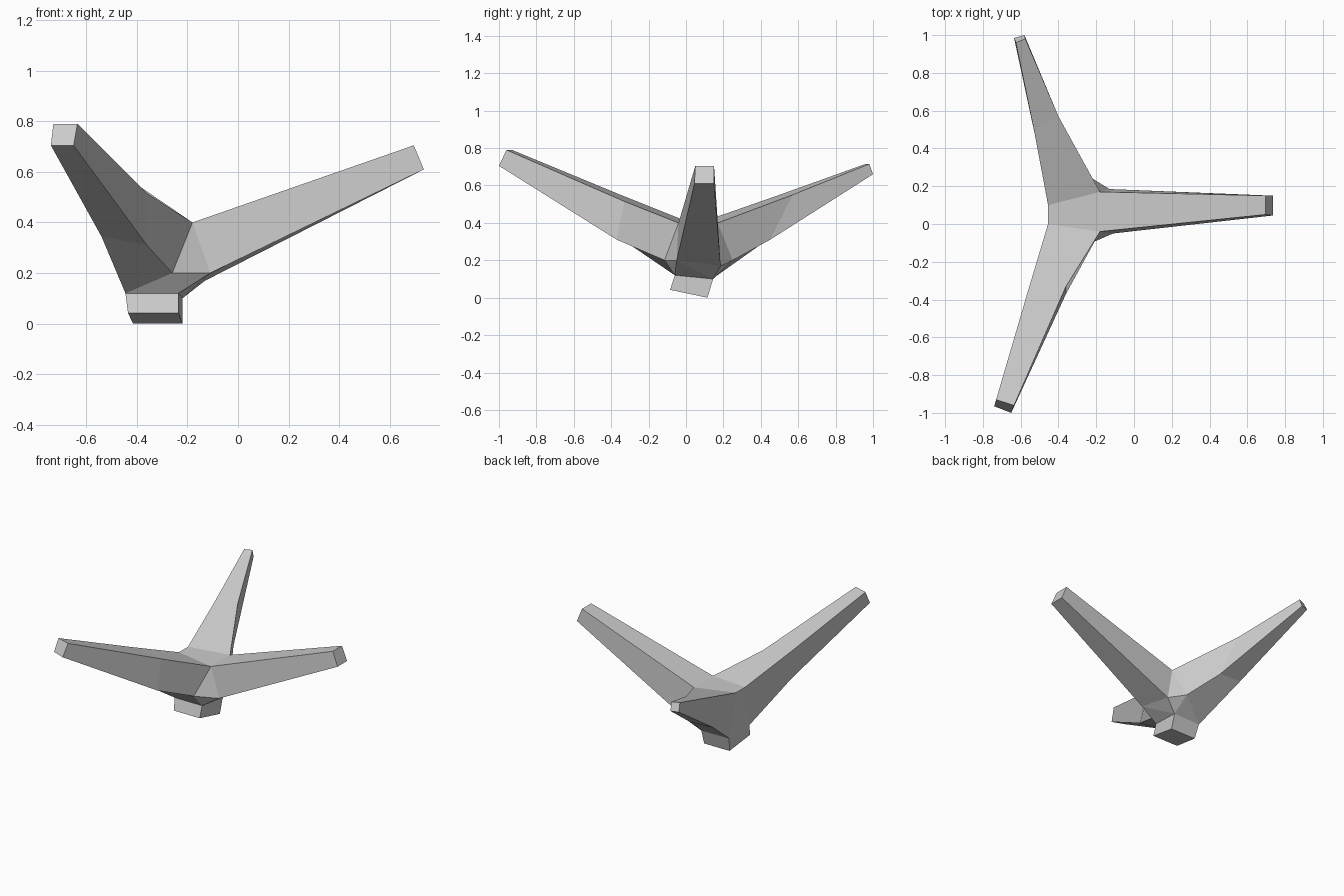
import bpy
import bmesh
from mathutils import Vector

old = bpy.data.objects.get("Cube")
if old:
    bpy.data.objects.remove(old, do_unlink=True)

GREY = (0.6, 0.6, 0.6, 1.0)
grey = bpy.data.materials.new("plain grey")
grey.use_nodes = True
grey.diffuse_color = GREY
grey.node_tree.nodes["Principled BSDF"].inputs["Base Color"].default_value = GREY


def finish(name, bm):
    """Turn a bmesh into a flat shaded grey object."""
    bmesh.ops.recalc_face_normals(bm, faces=bm.faces)
    mesh = bpy.data.meshes.new(name)
    bm.to_mesh(mesh)
    bm.free()
    mesh.materials.append(grey)
    obj = bpy.data.objects.new(name, mesh)
    bpy.context.collection.objects.link(obj)
    return obj


def loft(name, rings):
    """Skin a row of four-cornered sections and cap both ends."""
    bm = bmesh.new()
    rows = [[bm.verts.new(p) for p in ring] for ring in rings]
    for near, far in zip(rows, rows[1:]):
        for i in range(4):
            j = (i + 1) % 4
            bm.faces.new((near[i], near[j], far[j], far[i]))
    bm.faces.new(rows[0])
    bm.faces.new(rows[-1])
    return finish(name, bm)


def hull(name, points):
    """Wrap a convex block around its corner points."""
    bm = bmesh.new()
    for p in points:
        bm.verts.new(p)
    bmesh.ops.convex_hull(bm, input=bm.verts)
    return finish(name, bm)


# Corners of the foot top, shared with the hub
foot_front_outer = Vector((-0.445, -0.06, 0.12))
foot_front_inner = Vector((-0.235, -0.06, 0.12))
foot_back_inner = Vector((-0.22, 0.145, 0.1))
foot_back_outer = Vector((-0.43, 0.14, 0.1))
foot_top = [foot_front_outer, foot_front_inner, foot_back_inner, foot_back_outer]

# Tilted block the model stands on
foot_bottom = [(-0.435, -0.085, 0.042), (-0.235, -0.085, 0.042),
               (-0.22, 0.115, 0), (-0.415, 0.115, 0)]
loft("foot", [foot_bottom, foot_top])

# Corners of the hub where the arms start
top_front = Vector((-0.18, -0.04, 0.4))
top_back = Vector((-0.18, 0.17, 0.4))
outer_front = Vector((-0.455, 0, 0.41))
outer_back = Vector((-0.455, 0.1, 0.41))
web_front_arm = Vector((-0.26, -0.115, 0.2))
web_back_arm = Vector((-0.235, 0.25, 0.2))
web_side_front = Vector((-0.11, -0.05, 0.2))
web_side_back = Vector((-0.13, 0.185, 0.17))

hull("hub", foot_top + [top_front, top_back, outer_front, outer_back,
                        web_front_arm, web_back_arm,
                        web_side_front, web_side_back])

# Arms: section order is top outer, top inner, bottom inner, bottom outer
loft("front_arm", [
    [outer_front, top_front, web_front_arm, foot_front_outer],
    [(-0.56, -0.35, 0.55), (-0.36, -0.33, 0.515),
     (-0.36, -0.37, 0.31), (-0.54, -0.39, 0.345)],
    [(-0.73, -0.93, 0.79), (-0.635, -0.96, 0.79),
     (-0.65, -1, 0.705), (-0.74, -0.965, 0.705)],
])
loft("back_arm", [
    [outer_back, top_back, web_back_arm, foot_back_outer],
    [(-0.53, 0.5, 0.55), (-0.4, 0.57, 0.55),
     (-0.35, 0.45, 0.31), (-0.52, 0.45, 0.32)],
    [(-0.625, 0.96, 0.715), (-0.575, 0.98, 0.715),
     (-0.58, 1, 0.66), (-0.635, 0.985, 0.66)],
])
loft("side_arm", [
    [top_back, top_front, web_side_front, web_side_back],
    [(0.695, 0.15, 0.705), (0.695, 0.05, 0.705),
     (0.735, 0.045, 0.61), (0.735, 0.15, 0.61)],
])
